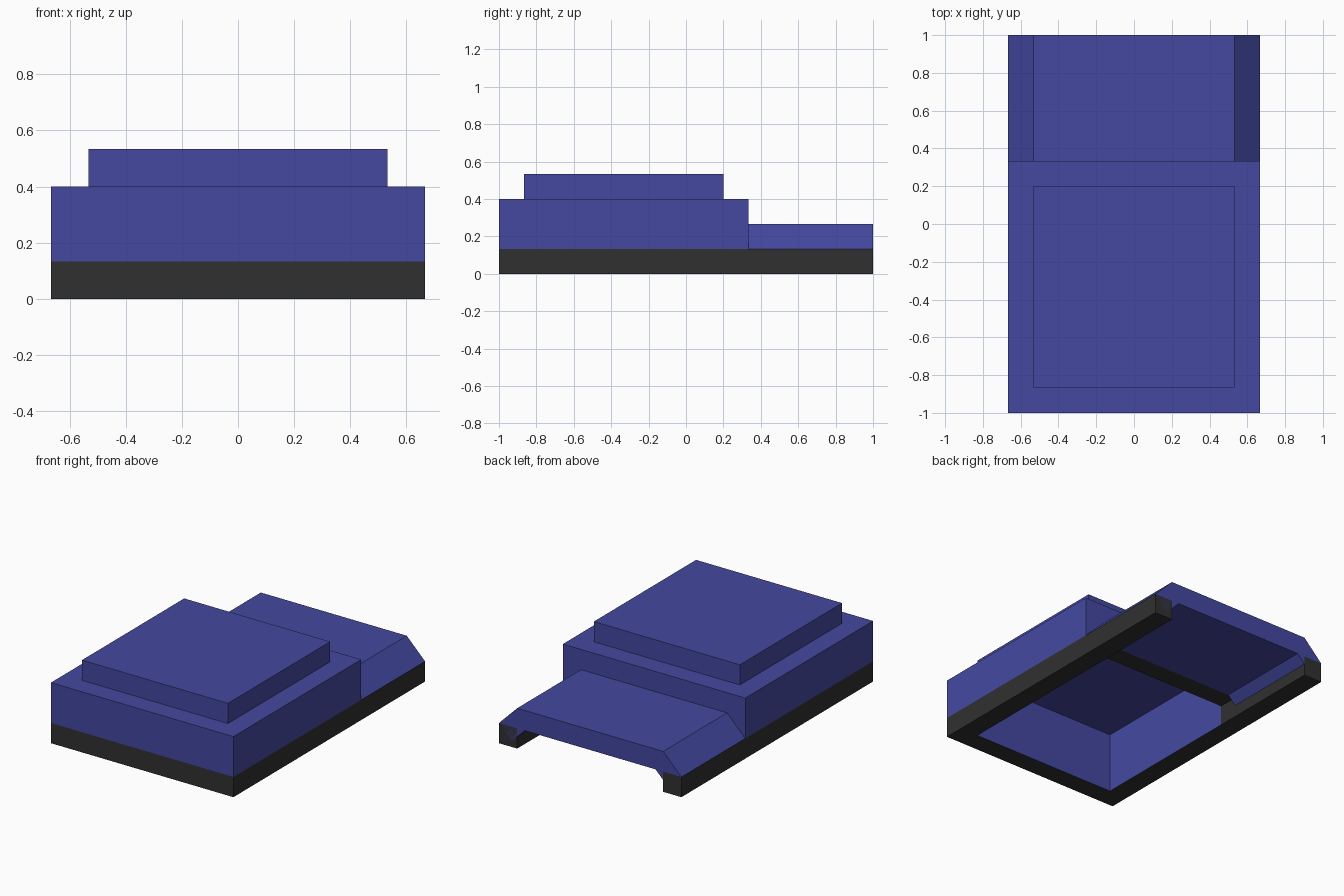
import bpy, bmesh
from mathutils import Vector

if "Cube" in bpy.data.objects:
    bpy.data.objects.remove(bpy.data.objects["Cube"])

U = 2 / 15                      # module size: the model is 10 x 15 x 4 modules


def material(name, rgb):
    m = bpy.data.materials.new(name)
    m.diffuse_color = (*rgb, 1)
    m.use_nodes = True
    m.node_tree.nodes["Principled BSDF"].inputs["Base Color"].default_value = m.diffuse_color
    return m


BLUE = material("dark blue", (0.058, 0.066, 0.352))
BLACK = material("black", (0.030, 0.030, 0.030))


def prism(name, profile, y0, y1, mat, accent=None, accent_dir=None):
    """Extrude an x/z profile along y; faces looking along accent_dir get the accent."""
    bm = bmesh.new()
    face = bm.faces.new([bm.verts.new((x * U, y0 * U, z * U)) for x, z in profile])
    top = bmesh.ops.extrude_face_region(bm, geom=[face])["geom"]
    bmesh.ops.translate(bm, vec=(0, (y1 - y0) * U, 0),
                        verts=[v for v in top if isinstance(v, bmesh.types.BMVert)])
    bmesh.ops.recalc_face_normals(bm, faces=bm.faces)
    if accent:
        for f in bm.faces:
            f.material_index = int(f.normal.dot(Vector(accent_dir)) > 0.9)
    me = bpy.data.meshes.new(name)
    bm.to_mesh(me)
    bm.free()
    me.materials.append(mat)
    if accent:
        me.materials.append(accent)
    ob = bpy.data.objects.new(name, me)
    bpy.context.collection.objects.link(ob)


def box(name, x, y, z, mat, accent=None, accent_dir=None):
    prism(name, [(x[0], z[0]), (x[1], z[0]), (x[1], z[1]), (x[0], z[1])],
          y[0], y[1], mat, accent, accent_dir)


# Left and right parts
for side, s in (("left", -1), ("right", 1)):
    xs = sorted((4 * s, 5 * s))
    # base rails: the inner face is blue along the cabin
    box(f"front_rail_{side}", xs, (-7.5, 1.5), (0, 1), BLACK, BLUE, (-s, 0, 0))
    box(f"rear_rail_{side}", xs, (1.5, 7.5), (0, 1), BLACK)
    box(f"cabin_wall_{side}", xs, (-7.5, 2.5), (1, 3), BLUE)
    # thick 45 degree slab from the rear deck edge down into the rail
    d = 0.5 ** 0.5
    slab = [(4, 2), (5, 1), (5 - d, 1 - d), (4 - d, 2 - d)]
    prism(f"rear_slope_{side}", [(s * x, z) for x, z in slab], 2.5, 7.5, BLUE)

# Base front bar, blue on the inside
box("front_bar", (-4, 4), (-7.5, -6.5), (0, 1), BLACK, BLUE, (0, 1, 0))

# Cabin end walls; the rear one has a black underside
box("cabin_wall_front", (-4, 4), (-7.5, -6.5), (1, 3), BLUE)
box("cabin_wall_rear", (-4, 4), (1.5, 2.5), (1, 3), BLUE, BLACK, (0, 0, -1))

# Raised roof closing the cabin, and the low rear deck
box("roof", (-4, 4), (-6.5, 1.5), (3, 4), BLUE)
box("rear_deck", (-4, 4), (2.5, 7.5), (1, 2), BLUE)
